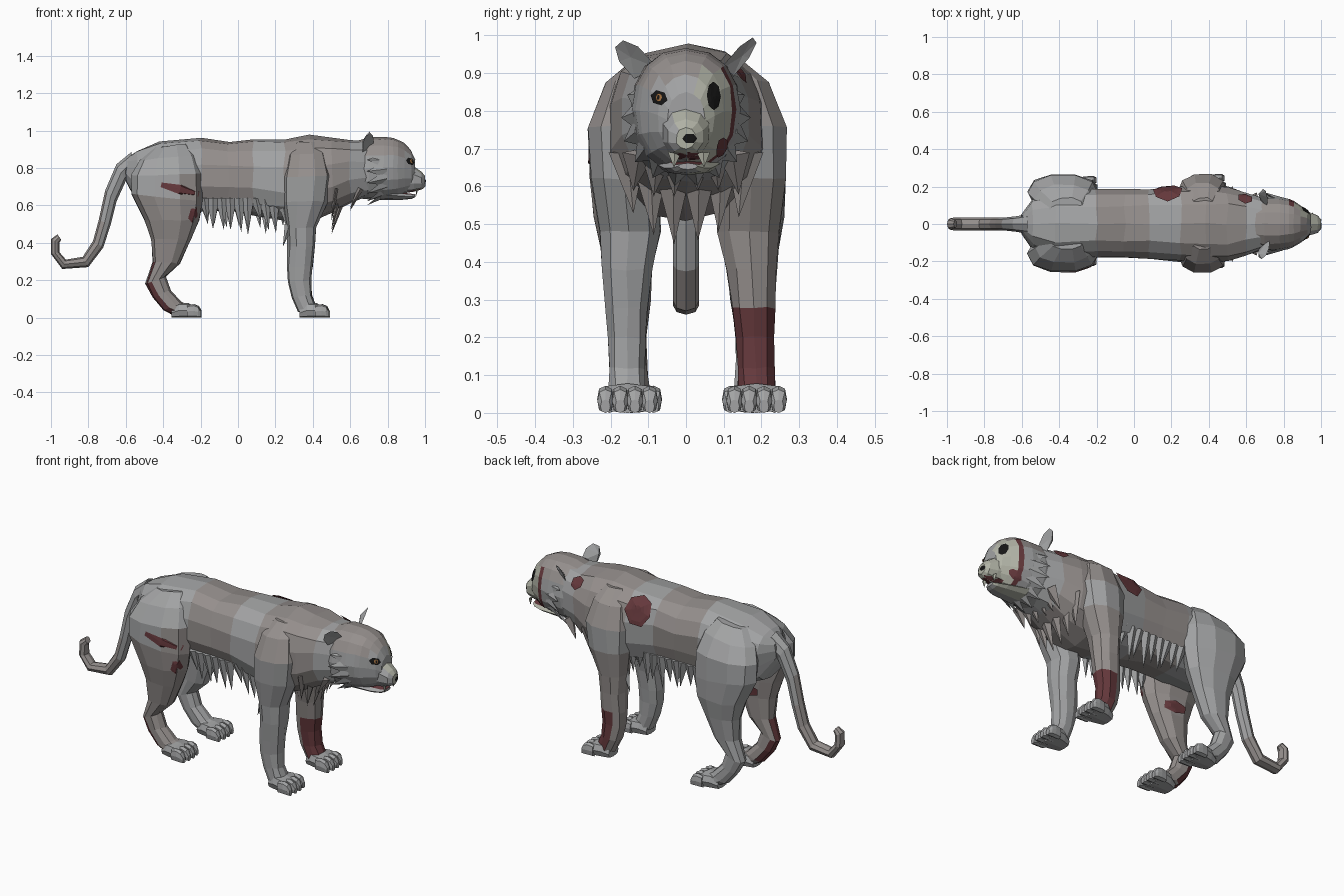
import bpy, bmesh, math, random
from mathutils import Vector as V
from mathutils.bvhtree import BVHTree

if "Cube" in bpy.data.objects:
    bpy.data.objects.remove(bpy.data.objects["Cube"])

random.seed(4)
trees = []


def material(name, rgb):
    m = bpy.data.materials.new(name)
    m.diffuse_color = (*rgb, 1)
    m.use_nodes = True
    m.node_tree.nodes["Principled BSDF"].inputs["Base Color"].default_value = m.diffuse_color
    return m


MATS = [material(*a) for a in (
    ("grey_fur", (.36, .365, .37)), ("brown_fur", (.30, .275, .265)),
    ("flesh", (.13, .04, .045)), ("bone", (.44, .45, .38)),
    ("black", (.008, .008, .008)), ("amber", (.35, .16, .05)))]
GREY, BROWN, FLESH, BONE, BLACK, AMBER = range(6)


def finish(name, bm, paint=GREY, solid=False):
    bmesh.ops.recalc_face_normals(bm, faces=bm.faces)
    bm.normal_update()
    for f in bm.faces:
        f.material_index = paint(f.calc_center_median(), f.normal) if callable(paint) else paint
    if solid:
        trees.append(BVHTree.FromBMesh(bm))
    me = bpy.data.meshes.new(name)
    bm.to_mesh(me)
    bm.free()
    for m in MATS:
        me.materials.append(m)
    ob = bpy.data.objects.new(name, me)
    bpy.context.collection.objects.link(ob)


def loft(name, rings, paint=GREY, n=12, p=1.0, jitter=0.0):
    """Rings are (x1, z1, x2, z2, y, half_width): two profile points and a sideways size."""
    bm = bmesh.new()
    loops = []
    for x1, z1, x2, z2, y, hw in rings:
        c, u = V(((x1 + x2) / 2, y, (z1 + z2) / 2)), V(((x2 - x1) / 2, 0, (z2 - z1) / 2))
        loop = []
        for i in range(n):
            a = 2 * math.pi * i / n
            k, s = (math.copysign(abs(t) ** p, t) for t in (math.cos(a), math.sin(a)))
            j = V([random.uniform(-jitter, jitter) for _ in range(3)])
            loop.append(bm.verts.new(c + u * k + V((0, hw * s, 0)) + j))
        loops.append(loop)
    for A, B in zip(loops, loops[1:]):
        for i in range(n):
            bm.faces.new((A[i], A[(i + 1) % n], B[(i + 1) % n], B[i]))
    bm.faces.new(loops[0])
    bm.faces.new(loops[-1])
    finish(name, bm, paint, True)


def patch(name, centre, aim, up, r1, r2, mat, n=8, off=.005, reach=.15):
    """Disc projected along aim onto the solid parts."""
    aim, up = V(aim).normalized(), V(up).normalized()
    side = aim.cross(up).normalized()
    up = side.cross(aim)
    start = V(centre) - aim * reach

    def drop(a, b):
        o = start + side * a + up * b
        hits = [h for h in (t.ray_cast(o, aim) for t in trees) if h[0]]
        if hits:
            return min(hits, key=lambda h: h[3])[0] - aim * off
        return min((t.find_nearest(V(centre) + side * a + up * b) for t in trees), key=lambda h: h[3])[0]
    bm = bmesh.new()
    mid = bm.verts.new(drop(0, 0))
    R = [[bm.verts.new(drop(k * r1 * math.cos(2 * math.pi * i / n), k * r2 * math.sin(2 * math.pi * i / n)))
          for i in range(n)] for k in (.25, .5, .75, 1)]
    for i in range(n):
        j = (i + 1) % n
        bm.faces.new((mid, R[0][i], R[0][j]))
        for A, B in zip(R, R[1:]):
            bm.faces.new((A[i], B[i], B[j], A[j]))
    finish(name, bm, mat)


def spikes(name, items, mat=GREY):
    """Items are (base, tip, half-width vector): flat pointed tufts."""
    bm = bmesh.new()
    for b, t, w in items:
        b, t, w = V(b), V(t), V(w)
        thick = (t - b).cross(w).normalized() * .018
        q = [bm.verts.new(x) for x in (b - w, b + thick, b + w, b - thick, t)]
        bm.faces.new(q[:4])
        for i in range(4):
            bm.faces.new((q[i], q[(i + 1) % 4], q[4]))
    finish(name, bm, mat)


# Torso and neck
torso = [(-.60, .72, .85, .05), (-.54, .62, .895, .14), (-.42, .57, .94, .19), (-.2, .56, .968, .185),
         (-.05, .57, .945, .185), (.08, .55, .957, .19), (.25, .52, .955, .205), (.38, .51, .975, .215),
         (.5, .55, .967, .205), (.6, .61, .95, .175), (.69, .64, .945, .14)]
loft("torso", [(x, a, x, b, 0, w) for x, a, b, w in torso],
     lambda c, n: BROWN if -.2 < c.x < .07 or .25 < c.x < .62 else GREY, 14, .82, .007)

# Head, muzzle and lower jaw
head = [(.64, .64, .945, .13), (.70, .63, .965, .148), (.78, .635, .967, .144), (.83, .645, .96, .134),
        (.855, .65, .953, .124), (.89, .665, .933, .1), (.925, .68, .895, .076), (.946, .70, .85, .05)]


def head_paint(c, n):
    if c.y > .015 and c.x > .83 and c.z < .91:
        return FLESH if c.x < .855 and c.z < .9 else BONE
    return BROWN if c.z > .88 else GREY


loft("head", [(x, a, x, b, 0, w) for x, a, b, w in head], head_paint, 16, .92, .002)
loft("muzzle", [(x, a, x, b, 0, w) for x, a, b, w in
     ((.85, .66, .85, .075), (.94, .672, .81, .062), (.982, .685, .778, .048), (1, .70, .755, .026))],
     lambda c, n: BONE if c.y > -.02 else GREY, 10, .85, .002)
loft("lower_jaw", [(x, a, x, b, .005, w) for x, a, b, w in
     ((.76, .63, .69, .085), (.88, .63, .668, .064), (.93, .635, .662, .045), (.95, .645, .662, .026))],
     lambda c, n: FLESH if n.z > .85 else BONE if c.y > .02 else GREY, 8)

# Legs and paws on both sides
FRONT = [(.31, .94, .43, .94, .09, .05), (.265, .87, .47, .88, .14, .08), (.235, .75, .5, .76, .167, .1),
         (.24, .62, .48, .62, .17, .092), (.26, .48, .415, .48, .157, .085), (.265, .38, .41, .38, .165, .07),
         (.26, .27, .4, .28, .168, .058), (.265, .19, .39, .2, .17, .052), (.285, .11, .395, .12, .171, .05),
         (.32, .03, .42, .06, .171, .052)]
HIND = [(-.45, .91, -.27, .93, .08, .06), (-.53, .84, -.22, .87, .13, .08), (-.57, .76, -.19, .77, .162, .1),
        (-.57, .66, -.19, .62, .17, .094), (-.5, .52, -.21, .52, .17, .085), (-.465, .42, -.25, .42, .165, .07),
        (-.455, .3, -.31, .29, .16, .056), (-.495, .18, -.385, .22, .16, .045), (-.46, .11, -.36, .145, .16, .044),
        (-.40, .04, -.3, .085, .16, .048), (-.33, .005, -.27, .07, .16, .05)]


def leg(name, rings, s, paw_x, paint):
    def lean(z):
        return .016 * max(0, 1 - z)
    loft(name, [(a, b, c, d, s * y + lean(b), w) for a, b, c, d, y, w in rings], paint, 10, .9, .003)
    y0 = s * rings[-1][4] + .016
    loft(name + "_paw", [(paw_x + x, 0, paw_x + x, h, y0, w) for x, h, w in
         ((0, .05, .045), (.04, .078, .062), (.09, .078, .073), (.12, .06, .072))], GREY, 8, .6)
    for k in (-1.5, -.5, .5, 1.5):
        e = paw_x - .006 * abs(k)
        loft(name + "_toe", [(e + x, 0, e + x, h, y0 + k * .039, w) for x, h, w in
             ((.09, .066, .018), (.125, .072, .022), (.15, .062, .021), (.164, .035, .013))], GREY, 8, .75)


for s, side in ((-1, "right"), (1, "left")):
    leg("front_leg_" + side, FRONT, s, .33,
        lambda c, n: FLESH if s > 0 and c.z < .27 and n.x > -.1 else
        BROWN if c.z > .75 or (s > 0 and c.z < .6) else GREY)
    leg("hind_leg_" + side, HIND, s, -.355,
        lambda c, n: FLESH if s < 0 and c.z < .24 and n.x < -.3 else BROWN if s < 0 and c.z < .7 else GREY)

# Tail
loft("tail", [(-.56, .78, -.57, .885, 0, .055), (-.60, .73, -.65, .82, 0, .042), (-.65, .62, -.71, .68, 0, .036),
              (-.68, .5, -.745, .52, 0, .035), (-.72, .375, -.775, .41, 0, .035), (-.80, .27, -.83, .325, 0, .035),
              (-.94, .26, -.92, .31, 0, .035), (-1, .34, -.955, .35, 0, .033), (-1, .42, -.955, .40, 0, .03),
              (-.965, .445, -.945, .415, 0, .02)], lambda c, n: BROWN if c.x < -.72 else GREY, 8)

# Ears: cupped shells, the left one torn narrow
for s, kw, kh in ((-1, 1, 1), (1, .6, 1.13)):
    bm = bmesh.new()
    base, w, h = V((.695, s * .12, .915)), V((.6, -s * .65, .3)) * kw, V((.05, s * .62, .78)) * kh
    rim = [bm.verts.new(base + w * a + h * b) for a, b in
           ((-.045, -.02), (-.05, .04), (-.028, .08), (.012, .088), (.042, .055), (.05, -.02))]
    for depth in (.012, .04):
        c = bm.verts.new(base + h * .035 - V((.8, -s * .4, 0)) * depth)
        for i in range(6):
            bm.faces.new((rim[i], rim[(i + 1) % 6], c))
    finish("ear_" + ("left" if s > 0 else "right"), bm, GREY)

# Fur fringes: belly, chest, cheeks and elbows
belly, chest, cheeks, tufts = [], [], [], []
for s in (-1, 1):
    for i in range(10):
        x = -.18 + i * .046
        belly.append(((x, s * .155, .64), (x + random.uniform(0, .03), s * .135, random.uniform(.44, .53)), (.036, 0, 0)))
    for i in range(3):
        y = s * (.035 + i * .06)
        chest.append(((.565 - i * .02, y, .65 + i * .02), (.5, y * .9, .43 + .04 * i + random.uniform(0, .03)), (0, .05, 0)))
        chest.append(((.655, y * .8, .69), (.60, y * .9, .56 + random.uniform(0, .03)), (0, .045, 0)))
    for i in range(6):
        a = math.radians(-80 + i * 21)
        d = V((0, s * math.cos(a), math.sin(a)))
        cheeks.append((V((.79, 0, .785)) + d * .125, V((.69, 0, .77)) + d * .172, (0, -s * d.z * .045, abs(d.y) * .045)))
    tufts.append(((.275, s * .16, .5), (.24, s * .165, .38), (.025, 0, 0)))
spikes("belly_fringe", belly)
spikes("chest_fringe", chest, BROWN)
spikes("cheek_ruff", cheeks)
spikes("elbow_tufts", tufts)

# Eye, empty socket, nose and mouth
patch("eye_rim", (.93, -.075, .835), (-1, .4, 0), (0, .25, 1), .03, .02, BLACK, 6, .003)
patch("iris", (.93, -.073, .836), (-1, .4, 0), (0, 0, 1), .011, .011, AMBER, 8, .006)
patch("pupil", (.93, -.073, .836), (-1, .4, 0), (0, 0, 1), .005, .007, BLACK, 6, .008)
patch("eye_socket", (.93, .077, .84), (-1, -.3, 0), (0, .1, 1), .023, .038, BLACK, 8, .004)
patch("nose", (1, .01, .727), (-1, 0, 0), (0, 0, 1), .02, .014, BLACK, 6, .003)
patch("mouth", (.97, .008, .68), (-1, 0, 0), (0, 0, 1), .04, .011, FLESH, 8, .004)
spikes("fangs", [((.955, .008 + k * .038, .69), (.955, .008 + k * .04, .65), (.007, 0, 0)) for k in (-1, 1)], BONE)

# Wounds
patch("cheek_wound", (.87, .12, .70), (-.5, -1, .1), (1, 0, .5), .022, .04, FLESH)
patch("back_wound", (.18, .18, .88), (0, -.75, -.65), (1, 0, 0), .085, .08, FLESH, 7, .012)
patch("neck_wound", (.595, .13, .9), (0, -.6, -.6), (1, 0, 0), .04, .042, FLESH, 6, .01)
patch("thigh_slash", (-.31, -.27, .685), (0, 1, 0), (1, 0, -.25), .025, .12, FLESH, 6, .004)
patch("knee_wound", (-.24, -.24, .55), (0, 1, 0), (.3, 0, 1), .025, .045, FLESH, 5, .004)
patch("inner_thigh_wound", (-.34, -.08, .46), (0, -1, 0), (1, 0, 0), .035, .07, FLESH, 6, .008, .04)
